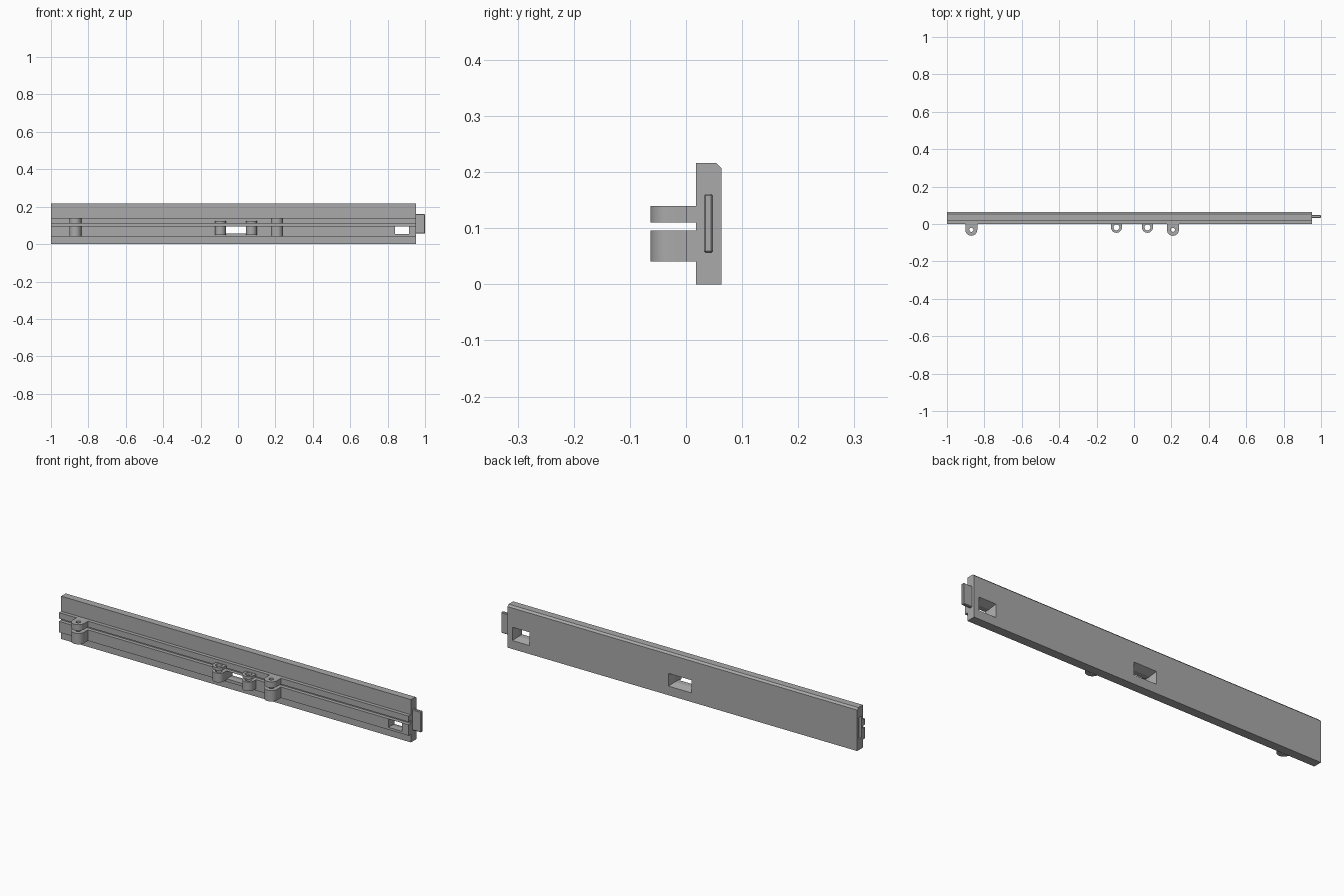
import bpy, bmesh, math
from mathutils import Vector

if "Cube" in bpy.data.objects:
    bpy.data.objects.remove(bpy.data.objects["Cube"], do_unlink=True)

grey = bpy.data.materials.new("plain_grey")
grey.use_nodes = True
COLOUR = (0.40, 0.40, 0.40, 1)
grey.diffuse_color = COLOUR
grey.node_tree.nodes["Principled BSDF"].inputs["Base Color"].default_value = COLOUR


def loft(name, start, end):
    """Solid between two matching loops of points."""
    bm = bmesh.new()
    a = [bm.verts.new(p) for p in start]
    b = [bm.verts.new(p) for p in end]
    bm.faces.new(a)
    bm.faces.new(b)
    n = len(a)
    for i in range(n):
        j = (i + 1) % n
        bm.faces.new((a[i], a[j], b[j], b[i]))
    bmesh.ops.recalc_face_normals(bm, faces=bm.faces)
    mesh = bpy.data.meshes.new(name)
    bm.to_mesh(mesh)
    bm.free()
    mesh.materials.append(grey)
    obj = bpy.data.objects.new(name, mesh)
    bpy.context.collection.objects.link(obj)
    return obj


def rect(y, x0, x1, z0, z1):
    return [(x0, y, z0), (x1, y, z0), (x1, y, z1), (x0, y, z1)]


def box(name, x0, x1, y0, y1, z0, z1):
    return loft(name, rect(y0, x0, x1, z0, z1), rect(y1, x0, x1, z0, z1))


def activate(obj):
    bpy.ops.object.select_all(action="DESELECT")
    obj.select_set(True)
    bpy.context.view_layer.objects.active = obj


def cut(obj, cutter):
    mod = obj.modifiers.new("cut", "BOOLEAN")
    mod.object, mod.operation, mod.solver = cutter, "DIFFERENCE", "EXACT"
    activate(obj)
    bpy.ops.object.modifier_apply(modifier=mod.name)
    bpy.data.objects.remove(cutter, do_unlink=True)


LEFT, RIGHT = -1.0, 0.953
FRONT, FACE, BACK = 0.0, 0.018, 0.063

# Long strip with two raised rails and a chamfered top back edge
profile = [(FACE, 0), (BACK, 0), (BACK, 0.207), (0.054, 0.216), (FACE, 0.216),
           (FACE, 0.14), (FRONT, 0.14), (FRONT, 0.11), (FACE, 0.11),
           (FACE, 0.096), (FRONT, 0.096), (FRONT, 0.041), (FACE, 0.041)]
strip = loft("rail_strip", [(LEFT, y, z) for y, z in profile],
             [(RIGHT, y, z) for y, z in profile])

# Windows that widen toward the back
for x0, x1, z0, z1 in ((-0.064, 0.043, 0.056, 0.095), (0.84, 0.915, 0.053, 0.095)):
    cut(strip, box("opening", x0, x1, -0.05, 0.1, z0, z1))
    flare = loft("flare", rect(0.028, x0, x1, z0, z1),
                 rect(0.07, x0 - 0.012, x1 + 0.012, z0 - 0.012, z1 + 0.018))
    cut(strip, flare)

# Socket in one end and matching tongue on the other
cut(strip, box("socket", LEFT - 0.1, LEFT + 0.05, 0.03, 0.05, 0.053, 0.164))
tongue = box("end_tongue", RIGHT - 0.02, 1.0, 0.032, 0.048, 0.056, 0.161)
bevel = tongue.modifiers.new("bevel", "BEVEL")
bevel.width, bevel.segments = 0.003, 1


def lug(name, x, y, radius, hole, z0, z1):
    """Rounded hinge ear with a vertical pin hole."""
    arc = [math.pi + math.pi * i / 20 for i in range(21)]
    outline = [(x + radius * math.cos(t), y + radius * math.sin(t)) for t in arc]
    outline += [(x + radius, FACE + 0.002), (x - radius, FACE + 0.002)]
    obj = loft(name, [(px, py, z0) for px, py in outline],
               [(px, py, z1) for px, py in outline])
    ring = [(x + hole * math.cos(t), y + hole * math.sin(t))
            for t in (math.tau * i / 24 for i in range(24))]
    cut(obj, loft("pin_hole", [(px, py, z0 - 0.1) for px, py in ring],
                  [(px, py, z1 + 0.1) for px, py in ring]))
    activate(obj)
    bpy.ops.object.shade_smooth_by_angle(angle=math.radians(30))


# Large hinge ears
for side, x in (("right", -0.87), ("left", 0.208)):
    lug(f"large_lower_lug_{side}", x, -0.031, 0.032, 0.011, 0.041, 0.096)
    lug(f"large_upper_lug_{side}", x, -0.031, 0.032, 0.011, 0.11, 0.14)

# Small hinge ears beside the middle window
for side, x in (("right", -0.094), ("left", 0.072)):
    lug(f"small_lower_lug_{side}", x, -0.018, 0.029, 0.016, 0.05, 0.096)
    lug(f"small_upper_lug_{side}", x, -0.018, 0.029, 0.016, 0.11, 0.124)
